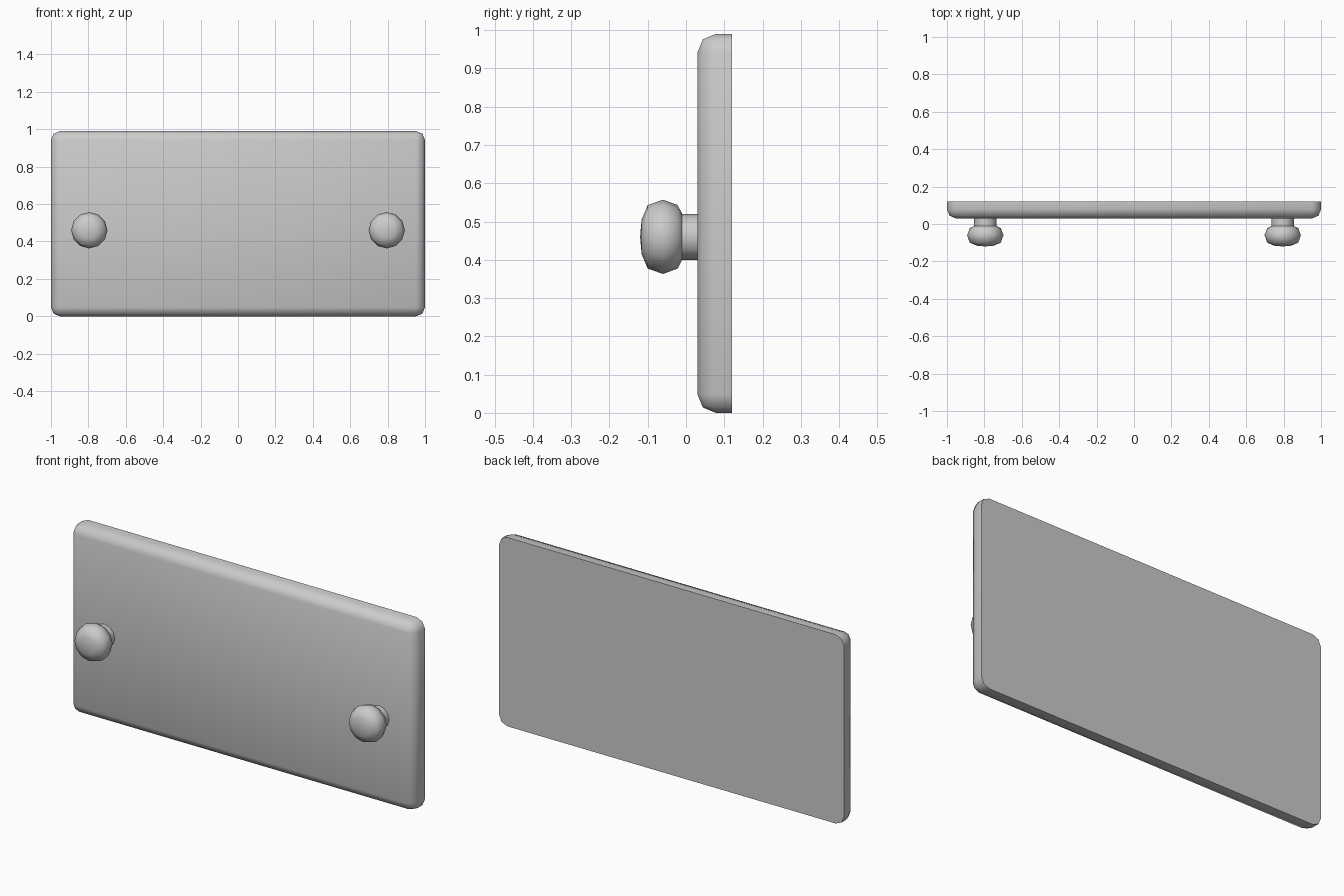
import bpy, bmesh, math
from mathutils import Matrix

cube = bpy.data.objects.get("Cube")
if cube:
    bpy.data.objects.remove(cube, do_unlink=True)

grey = bpy.data.materials.new("plain grey")
grey.use_nodes = True
grey.diffuse_color = (0.6, 0.6, 0.6, 1)
grey.node_tree.nodes["Principled BSDF"].inputs["Base Color"].default_value = (0.6, 0.6, 0.6, 1)


def finish(name, bm, angle):
    """Turn a bmesh into a smooth-shaded grey object."""
    bmesh.ops.recalc_face_normals(bm, faces=bm.faces)
    mesh = bpy.data.meshes.new(name)
    bm.to_mesh(mesh)
    bm.free()
    mesh.materials.append(grey)
    obj = bpy.data.objects.new(name, mesh)
    bpy.context.collection.objects.link(obj)
    bpy.ops.object.select_all(action='DESELECT')
    obj.select_set(True)
    bpy.context.view_layer.objects.active = obj
    bpy.ops.object.shade_smooth_by_angle(angle=math.radians(angle))
    return obj


# Drawer panel: rounded front rim and corners, sharp flat back
WIDTH, DEPTH, HEIGHT = 2.0, 0.09, 0.99
bm = bmesh.new()
bmesh.ops.create_cube(bm, size=1, matrix=Matrix.Translation((0, 0.075, HEIGHT / 2))
                      @ Matrix.Diagonal((WIDTH, DEPTH, HEIGHT, 1)))
back_y = max(v.co.y for v in bm.verts)
rim = [e for e in bm.edges if not all(abs(v.co.y - back_y) < 1e-4 for v in e.verts)]
bmesh.ops.bevel(bm, geom=rim, offset=0.048, offset_type='OFFSET', segments=2,
                profile=0.5, affect='EDGES')
finish("drawer_panel", bm, 50)

# Knobs: (radius, y) profile spun around the y axis
PROFILE = [(0, -0.12), (0.045, -0.116), (0.083, -0.1), (0.097, -0.06),
           (0.083, -0.022), (0.06, -0.01), (0.06, 0.04)]
for side, x in (("right", -0.795), ("left", 0.795)):
    bm = bmesh.new()
    points = [bm.verts.new((x, y, 0.46 + r)) for r, y in PROFILE]
    edges = [bm.edges.new(pair) for pair in zip(points, points[1:])]
    bmesh.ops.spin(bm, geom=points + edges, cent=(x, 0, 0.46), axis=(0, 1, 0),
                   angle=math.tau, steps=12)
    bmesh.ops.remove_doubles(bm, verts=bm.verts, dist=0.0005)
    finish(side + "_knob", bm, 60)
